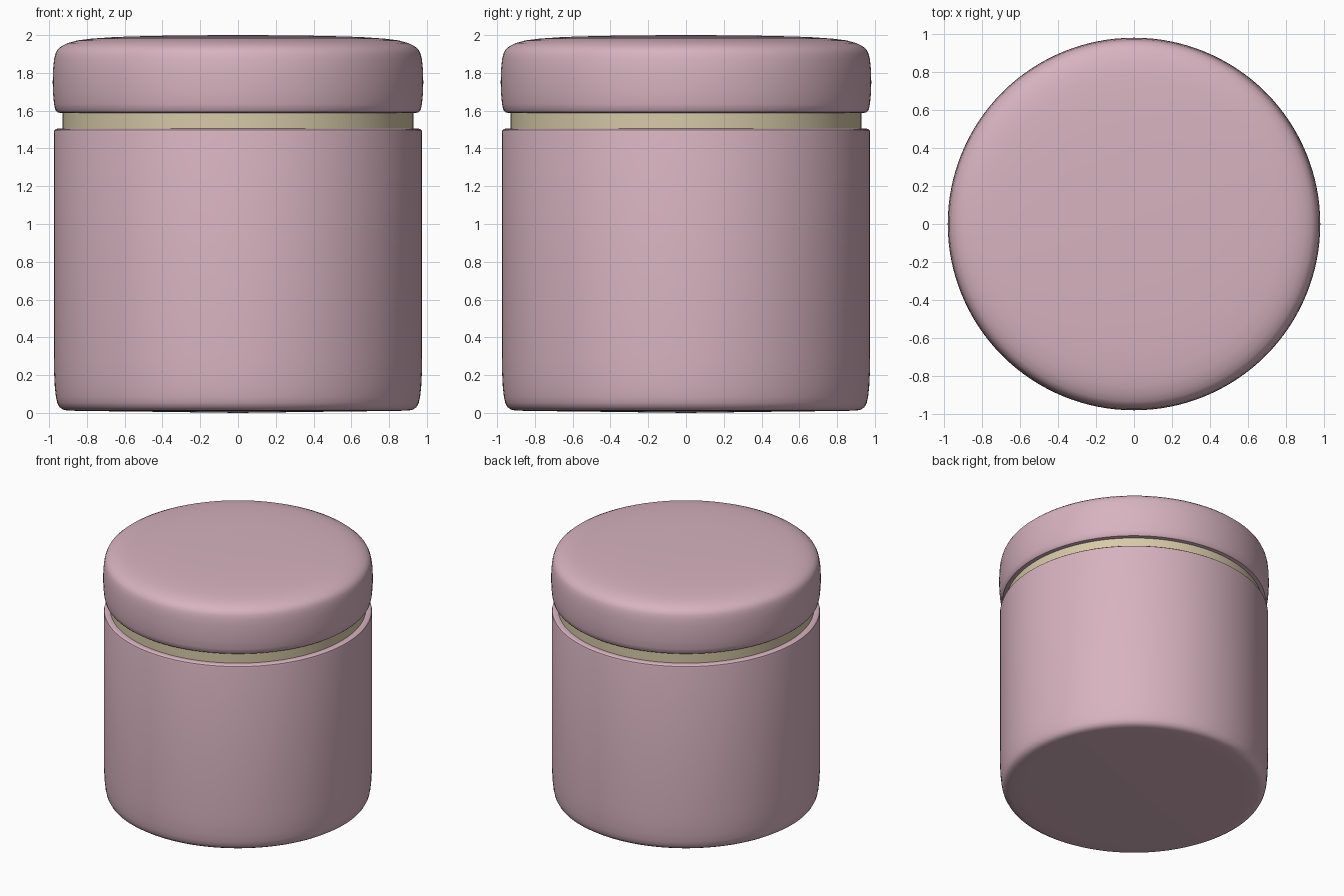
import bpy, bmesh, math

if "Cube" in bpy.data.objects:
    bpy.data.objects.remove(bpy.data.objects["Cube"])

SEGMENTS = 128


def material(name, color):
    m = bpy.data.materials.new(name)
    m.diffuse_color = (*color, 1.0)
    m.use_nodes = True
    m.node_tree.nodes["Principled BSDF"].inputs["Base Color"].default_value = m.diffuse_color
    return m


pink = material("dusty_pink", (0.68, 0.45, 0.52))
cream = material("warm_cream", (0.68, 0.59, 0.39))


def lathe(name, profile, mat):
    """Spin an (r, z) profile that begins and ends on the axis."""
    bm = bmesh.new()
    verts = [bm.verts.new((r, 0, z)) for r, z in profile]
    edges = [bm.edges.new(pair) for pair in zip(verts, verts[1:])]
    bmesh.ops.spin(bm, geom=verts + edges, cent=(0, 0, 0), axis=(0, 0, 1),
                   angle=math.tau, steps=SEGMENTS)
    bmesh.ops.remove_doubles(bm, verts=bm.verts, dist=0.0005)
    bmesh.ops.recalc_face_normals(bm, faces=bm.faces)
    mesh = bpy.data.meshes.new(name)
    bm.to_mesh(mesh)
    bm.free()
    mesh.materials.append(mat)
    obj = bpy.data.objects.new(name, mesh)
    bpy.context.collection.objects.link(obj)
    bpy.ops.object.select_all(action='DESELECT')
    obj.select_set(True)
    bpy.context.view_layer.objects.active = obj
    bpy.ops.object.shade_smooth_by_angle(angle=math.radians(35))
    return obj


# Jar body: softly rounded foot, small rounded shoulder
lathe("jar_body", [
    (0, 0.0), (0.45, 0.006), (0.80, 0.010), (0.90, 0.012), (0.925, 0.017),
    (0.945, 0.030), (0.957, 0.053), (0.964, 0.085), (0.970, 0.14),
    (0.974, 0.22), (0.975, 0.30), (0.975, 1.485), (0.972, 1.497),
    (0.963, 1.504), (0.95, 1.505), (0, 1.505)], pink)

# Cream neck showing between body and lid
lathe("neck_ring", [(0, 1.49), (0.93, 1.49), (0.93, 1.60), (0, 1.60)], cream)

# Lid: slightly bulging wall and low domed top
lathe("lid", [
    (0, 1.588), (0.94, 1.588), (0.957, 1.592), (0.967, 1.604),
    (0.974, 1.635), (0.979, 1.69), (0.981, 1.75), (0.979, 1.82),
    (0.974, 1.87), (0.967, 1.90), (0.957, 1.922), (0.935, 1.941),
    (0.90, 1.958), (0.85, 1.972), (0.78, 1.981), (0.65, 1.990),
    (0.45, 1.996), (0.22, 1.999), (0, 2.0)], pink)
